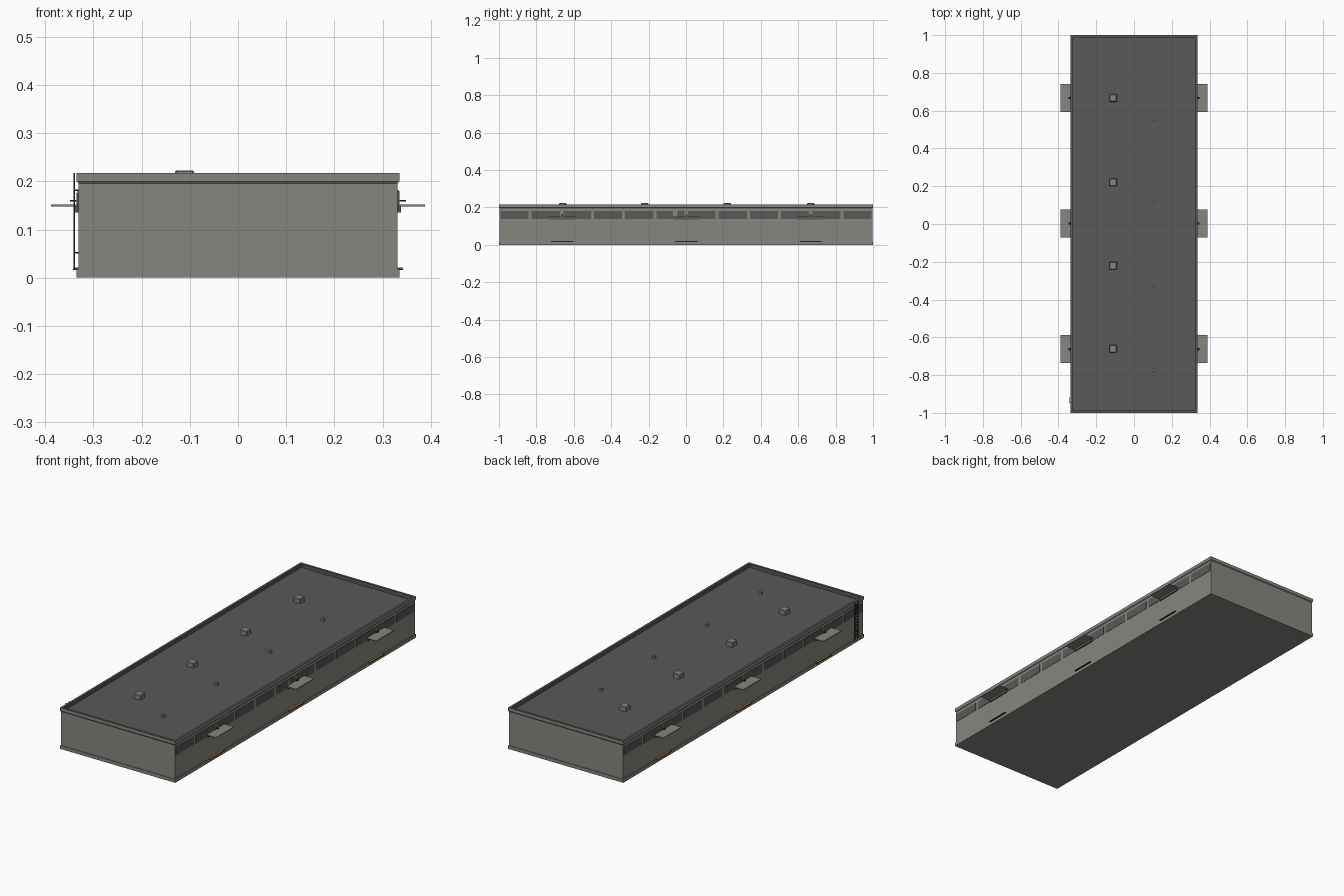
import bpy, bmesh
from mathutils import Matrix, Vector

if "Cube" in bpy.data.objects:
    bpy.data.objects.remove(bpy.data.objects["Cube"])


def material(name, rgb):
    m = bpy.data.materials.new(name)
    m.diffuse_color = (*rgb, 1)
    m.use_nodes = True
    m.node_tree.nodes["Principled BSDF"].inputs["Base Color"].default_value = m.diffuse_color
    return m


GREY = material("warm grey", (0.24, 0.24, 0.215))
DARK = material("dark grey", (0.1, 0.1, 0.1))
BLACK = material("near black", (0.02, 0.02, 0.02))
ORANGE = material("dull orange", (0.42, 0.2, 0.03))


def add_boxes(name, boxes, mats, rule=None):
    """One object from boxes given as (x0, x1, y0, y1, z0, z1)."""
    bm = bmesh.new()
    for x0, x1, y0, y1, z0, z1 in boxes:
        mat = Matrix.Translation(((x0 + x1) / 2, (y0 + y1) / 2, (z0 + z1) / 2)) @ \
            Matrix.Diagonal((abs(x1 - x0), abs(y1 - y0), z1 - z0, 1))
        bmesh.ops.create_cube(bm, size=1, matrix=mat)
    bm.normal_update()
    if rule:
        for f in bm.faces:
            f.material_index = rule(f)
    mesh = bpy.data.meshes.new(name)
    bm.to_mesh(mesh)
    bm.free()
    for m in mats:
        mesh.materials.append(m)
    ob = bpy.data.objects.new(name, mesh)
    bpy.context.collection.objects.link(ob)
    return ob


def both_sides(boxes):
    return boxes + [(-b[1], -b[0], *b[2:]) for b in boxes]


# Hall body, floor slab and recessed roof
add_boxes("floor_slab", [(-0.335, 0.335, -1, 1, 0, 0.018)], [GREY])
add_boxes("hall_walls", [(-0.331, 0.331, -0.997, 0.997, 0.018, 0.196)], [GREY])
add_boxes("roof_deck", [(-0.325, 0.325, -0.99, 0.99, 0.19, 0.198)], [DARK])


# Parapet: dark on top and on the inside, grey on the outside
def parapet_rule(f):
    c = f.calc_center_median()
    inward = f.normal.dot(Vector((c.x, c.y, 0))) < -1e-4
    return 1 if f.normal.z > 0.5 or inward else 0


bm = bmesh.new()
levels = []
for hx, hy, z in ((0.335, 1, 0.2), (0.335, 1, 0.217), (0.323, 0.988, 0.217),
                  (0.323, 0.988, 0.196), (0.331, 0.997, 0.196)):
    levels.append([bm.verts.new((sx * hx, sy * hy, z))
                   for sx, sy in ((-1, -1), (1, -1), (1, 1), (-1, 1))])
for a, b in zip(levels, levels[1:] + levels[:1]):
    for i in range(4):
        j = (i + 1) % 4
        bm.faces.new((a[i], a[j], b[j], b[i]))
bmesh.ops.recalc_face_normals(bm, faces=bm.faces)
for face in bm.faces:
    face.material_index = parapet_rule(face)
me = bpy.data.meshes.new("parapet")
bm.to_mesh(me)
bm.free()
me.materials.append(GREY)
me.materials.append(DARK)
bpy.context.collection.objects.link(bpy.data.objects.new("parapet", me))

# Ribbon windows along both long walls
windows = []
for i in range(12):
    y = -11 / 12 + i / 6
    windows.append((0.329, 0.3325, y - 0.075, y + 0.075, 0.139, 0.182))
add_boxes("ribbon_windows", both_sides(windows), [DARK])

# Door canopies with a beam, a lamp and a doorstep at each bay
DOORS = (-0.6625, 0.0025, 0.6675)
canopies, beams, lamps, arms, steps, strips = [], [], [], [], [], []
for y in DOORS:
    canopies.append((0.329, 0.388, y - 0.074, y + 0.074, 0.148, 0.152))
    beams.append((0.329, 0.338, y - 0.066, y + 0.066, 0.135, 0.148))
    lamps.append((0.329, 0.335, y - 0.008, y + 0.008, 0.152, 0.176))
    arms.append((0.332, 0.348, y - 0.006, y + 0.006, 0.158, 0.161))
    steps.append((0.329, 0.342, y - 0.06, y + 0.06, 0.016, 0.019))
    strips.append((0.329, 0.341, y - 0.058, y + 0.058, 0.019, 0.021))
add_boxes("door_canopies", both_sides(canopies), [GREY])
add_boxes("canopy_beams", both_sides(beams), [DARK])
add_boxes("lamp_bases", both_sides(lamps), [GREY])
add_boxes("lamp_arms", both_sides(arms), [BLACK])
add_boxes("doorsteps", both_sides(steps), [BLACK])
add_boxes("doorstep_strips", both_sides(strips), [ORANGE])

# Small control box on the right wall
add_boxes("control_box", [(0.329, 0.335, -0.07, -0.045, 0.15, 0.18)], [GREY])

# Roof units with a chamfered hood, and small vents
units = [(-0.131, -0.091, y - 0.02, y + 0.02, 0.196, 0.223)
         for y in (-0.66, -0.22, 0.22, 0.667)]
hoods = add_boxes("roof_units", units, [GREY])
bev = hoods.modifiers.new("chamfer", "BEVEL")
bev.width = 0.003
bev.segments = 1
vents = [(0.1, 0.114, y - 0.007, y + 0.007, 0.196, 0.212)
         for y in (-0.773, -0.33, 0.113, 0.555)]
add_boxes("roof_vents", vents, [GREY])

# Wall ladder on the left side
ladder = [(-0.341, -0.338, y - 0.0015, y + 0.0015, 0.018, 0.217)
          for y in (-0.945, -0.92)]
ladder += [(-0.341, -0.338, -0.945, -0.92, 0.03 + k * 0.015, 0.033 + k * 0.015)
           for k in range(12)]
ladder += [(-0.338, -0.329, y - 0.0015, y + 0.0015, z, z + 0.003)
           for y in (-0.945, -0.92) for z in (0.05, 0.18)]
add_boxes("wall_ladder", ladder, [BLACK])
